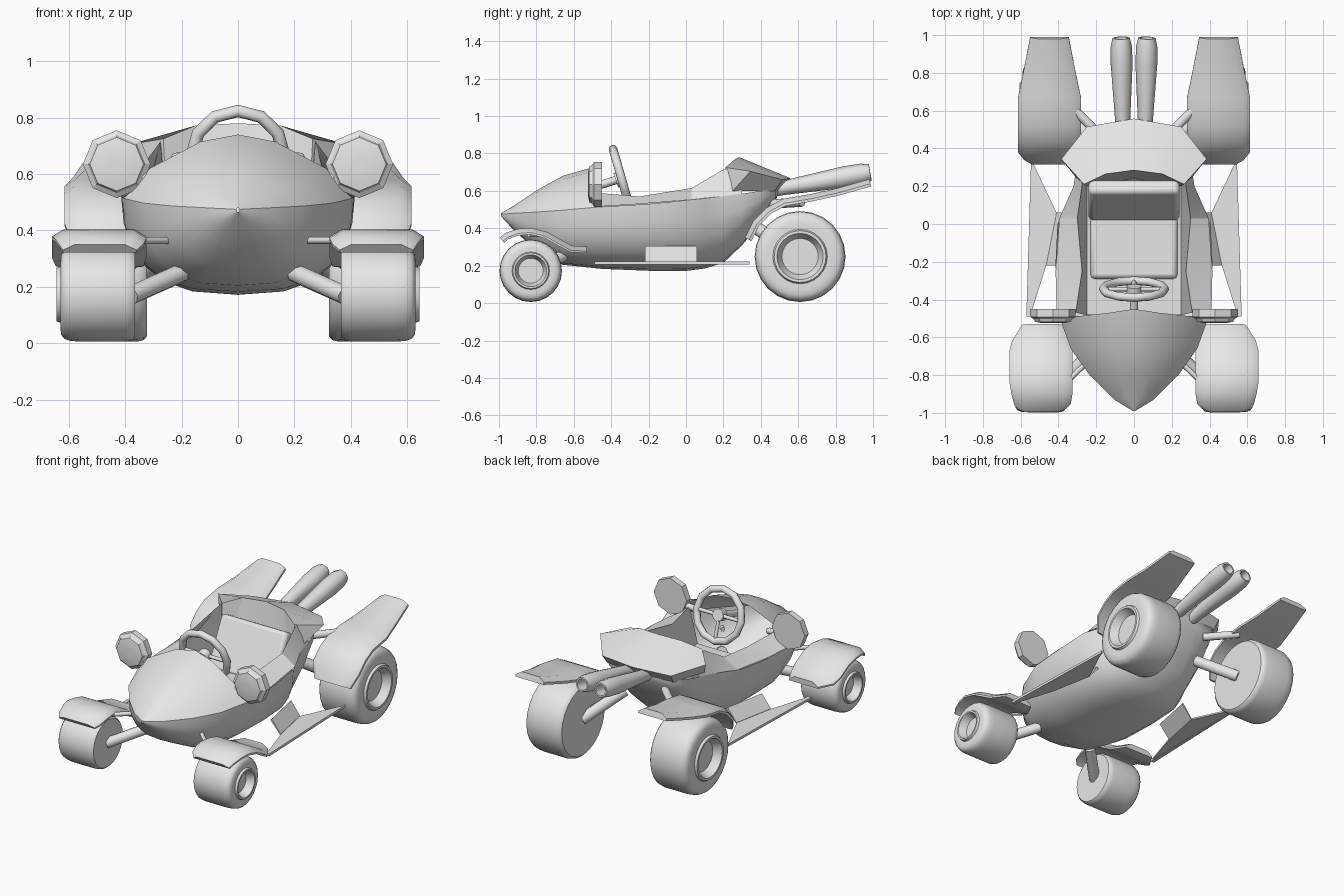
import bpy, math
from mathutils import Vector

if "Cube" in bpy.data.objects:
    bpy.data.objects.remove(bpy.data.objects["Cube"])

grey = bpy.data.materials.new("light_grey")
grey.use_nodes = True
grey.diffuse_color = (0.8, 0.8, 0.8, 1)
grey.node_tree.nodes["Principled BSDF"].inputs["Base Color"].default_value = (0.8, 0.8, 0.8, 1)


def finish(obj, angle=35, mirror=False):
    """Material, shading and optional left/right mirroring."""
    obj.data.materials.append(grey)
    bpy.ops.object.select_all(action="DESELECT")
    obj.select_set(True)
    bpy.context.view_layer.objects.active = obj
    bpy.ops.object.shade_smooth_by_angle(angle=math.radians(angle))
    if mirror:
        obj.modifiers.new("Mirror", "MIRROR").use_mirror_merge = True
    return obj


def mesh(name, verts, faces, angle=35, mirror=False):
    data = bpy.data.meshes.new(name)
    data.from_pydata([tuple(v) for v in verts], [], faces)
    data.validate()
    obj = bpy.data.objects.new(name, data)
    bpy.context.collection.objects.link(obj)
    return finish(obj, angle, mirror)


def loft(name, rows, closed=False, angle=35, mirror=True):
    """Skin equal-length rows of points; closed rows get end caps."""
    n = len(rows[0])
    faces = []
    for r in range(len(rows) - 1):
        for i in range(n if closed else n - 1):
            j = (i + 1) % n
            faces.append((r * n + i, r * n + j, (r + 1) * n + j, (r + 1) * n + i))
    if closed:
        faces.append(tuple(reversed(range(n))))
        faces.append(tuple(range((len(rows) - 1) * n, len(rows) * n)))
    return mesh(name, [p for row in rows for p in row], faces, angle, mirror)


def turned(name, start, end, profile, sides=8, angle=50, mirror=True):
    """Round part on an axis; profile is (fraction along axis, radius)."""
    a, b = Vector(start), Vector(end)
    q = (b - a).to_track_quat("Z", "Y")
    rows = []
    for t, r in profile:
        ring = [k * math.tau / sides for k in range(sides)]
        rows.append([a.lerp(b, t) + q @ Vector((r * math.cos(u), r * math.sin(u), 0)) for u in ring])
    return loft(name, rows, True, angle, mirror)


def rod(name, start, end, radius, sides=8, mirror=True):
    return turned(name, start, end, [(0, radius), (1, radius)], sides, 65, mirror)


# Lower hull: y, half width, crease height, keel height
stations = [(-0.99, 0.006, 0.475, 0.465), (-0.93, 0.105, 0.48, 0.40), (-0.8, 0.235, 0.487, 0.28),
            (-0.66, 0.335, 0.497, 0.205), (-0.45, 0.41, 0.515, 0.183), (-0.2, 0.415, 0.53, 0.173),
            (0, 0.405, 0.55, 0.172), (0.1, 0.355, 0.56, 0.185), (0.2, 0.32, 0.572, 0.215),
            (0.3, 0.305, 0.585, 0.31), (0.4, 0.275, 0.6, 0.43), (0.48, 0.23, 0.61, 0.55),
            (0.5, 0.0, 0.61, 0.6)]
arc = [i * math.pi / 12 for i in range(7)]
loft("lower_hull", [[(w * abs(math.cos(t)) ** 0.7 if t < 1.55 else 0, y, zc - (zc - zb) * math.sin(t) ** 0.9)
                     for t in arc] for y, w, zc, zb in stations], angle=60)

# Hood rising from the crease line to a rounded ridge
rows = []
for (y, w, zc, _), top in zip(stations, (0.48, 0.515, 0.602, 0.68, 0.74)):
    back = -0.04 if top > 0.7 else 0
    rows.append([(w * f, y + back * s, zc + (top - zc) * h)
                 for f, h, s in ((1, 0, 0), (0.76, 0.47, 1), (0.32, 0.89, 0.5), (0, 1, 0))])
loft("hood", rows, angle=40)

# Cockpit: rim panels, inner walls and floor
rim = [(-0.48, 0.41, 0.515, 0.31, 0.59, 0.36), (-0.25, 0.415, 0.53, 0.275, 0.57, 0.36),
       (0.03, 0.395, 0.553, 0.30, 0.615, 0.36), (0.2, 0.32, 0.572, 0.275, 0.715, 0.42),
       (0.3, 0.305, 0.585, 0.275, 0.73, 0.52)]
loft("cockpit_rim", [[(w, y, zc), (wi, y, zr), (0.25, y, zf), (0, y, zf)] for y, w, zc, wi, zr, zf in rim],
     angle=20)

# Rear cowl: flared top, undercut sides, front wall behind the seat
cowl = [(0, 0.285, 0.78), (0.15, 0.265, 0.772), (0.265, 0.21, 0.725), (0.385, 0.344, 0.705),
        (0.25, 0.515, 0.66), (0, 0.558, 0.668),
        (0.31, 0.25, 0.6), (0.24, 0.475, 0.6), (0, 0.5, 0.6),
        (0.25, 0.2, 0.45), (0, 0.24, 0.45)]
mesh("rear_cowl", cowl, [(0, 1, 4, 5), (1, 2, 3, 4), (2, 6, 3), (3, 6, 7, 4), (4, 7, 8, 5),
                         (0, 10, 9, 1), (1, 9, 2), (2, 9, 6)], 15, True)

# Seat cushion and leaning backrest
for name, loc, size, tilt in (("seat_back", (0, 0.125, 0.515), (0.48, 0.08, 0.34), -27),
                              ("seat_cushion", (0, -0.12, 0.365), (0.46, 0.34, 0.05), 0)):
    bpy.ops.mesh.primitive_cube_add(size=1, location=loc, rotation=(math.radians(tilt), 0, 0))
    seat = bpy.context.object
    seat.name = name
    seat.scale = size
    bpy.ops.object.transform_apply(location=False, rotation=False, scale=True)
    finish(seat)
    bevel = seat.modifiers.new("Bevel", "BEVEL")
    bevel.width, bevel.segments = 0.022, 2

# Steering wheel with hub, spokes and column
hub = Vector((0, -0.345, 0.667))
bpy.ops.mesh.primitive_torus_add(location=hub, rotation=(math.radians(-74), 0, 0), major_segments=12,
                                 minor_segments=8, major_radius=0.163, minor_radius=0.023)
bpy.context.object.name = "steering_wheel"
finish(bpy.context.object, 50)
rod("steering_hub", hub + Vector((0, 0.015, 0.005)), hub - Vector((0, 0.03, 0.01)), 0.04, mirror=False)
rod("steering_column", hub, (0, -0.56, 0.6), 0.022, mirror=False)
rod("side_spoke", hub, hub + Vector((0.16, 0, 0)), 0.012, 6)
rod("lower_spoke", hub, hub + Vector((0, 0.043, -0.154)), 0.012, 6, False)

# Headlights: octagonal housing tapering forward to a shallow domed lens
turned("headlight", (0.43, -0.45, 0.635), (0.43, -0.525, 0.635),
       [(0, 0.12), (0.55, 0.12), (0.7, 0.102), (0.9, 0.095), (1, 0.055), (1, 0.02)], 8, 22)
rod("headlight_bracket", (0.38, -0.47, 0.6), (0.25, -0.5, 0.57), 0.02, 6)

# Wheels: closed inner side, rounded tread, recessed rim on the outside
tyre = [(0, 0.05), (0, 0.92), (0.04, 0.975), (0.12, 1), (0.7, 1), (0.82, 0.985), (0.9, 0.94), (0.94, 0.86),
        (0.95, 0.74), (0.95, 0.6), (1, 0.57), (1, 0.51), (0.93, 0.47), (0.82, 0.4), (0.82, 0.05)]
for name, y, r, x0, x1 in (("front_wheel", -0.83, 0.167, 0.365, 0.643), ("rear_wheel", 0.61, 0.243, 0.322, 0.605)):
    turned(name, (x0, y, r + 0.006), (x1, y, r + 0.006), [(t, f * r) for t, f in tyre], 24, 38)


def fender(name, path, depth):
    """Chamfered shell following (y, z, inner x, outer x) points."""
    rows = []
    for i, (y, z, a, b) in enumerate(path):
        p, q = path[max(i - 1, 0)], path[min(i + 1, len(path) - 1)]
        length = math.hypot(q[0] - p[0], q[1] - p[1])
        ny, nz = -(q[1] - p[1]) / length, (q[0] - p[0]) / length
        section = ((a, depth), (a, 0.025), (a + 0.04, 0), (b - 0.04, 0), (b, 0.025), (b, depth))
        rows.append([(x, y - ny * d, z - nz * d) for x, d in section])
    loft(name, rows, True, 45)


fender("front_fender", [(-0.995, 0.35, 0.36, 0.62), (-0.965, 0.375, 0.335, 0.635), (-0.9, 0.397, 0.325, 0.65),
                        (-0.83, 0.403, 0.325, 0.66), (-0.74, 0.38, 0.325, 0.66), (-0.66, 0.335, 0.325, 0.66),
                        (-0.61, 0.307, 0.335, 0.645), (-0.53, 0.303, 0.38, 0.59)], 0.036)
fender("rear_fender", [(0.315, 0.35, 0.32, 0.58), (0.36, 0.44, 0.28, 0.615), (0.43, 0.51, 0.28, 0.615),
                       (0.52, 0.558, 0.28, 0.615), (0.66, 0.582, 0.28, 0.615), (0.8, 0.612, 0.31, 0.585),
                       (0.98, 0.663, 0.345, 0.55)], 0.04)

# Suspension arms and fender struts
rod("front_arm", (0.38, -0.83, 0.17), (0.2, -0.66, 0.25), 0.034)
rod("front_strut", (0.36, -0.84, 0.365), (0.235, -0.72, 0.365), 0.014, 6)
rod("rear_arm", (0.34, 0.6, 0.25), (0.18, 0.38, 0.4), 0.037)
rod("rear_strut", (0.33, 0.62, 0.54), (0.17, 0.46, 0.53), 0.025)

# Twin flared exhaust pipes with hollow ends
turned("exhaust_pipe", (0.058, 0.44, 0.602), (0.068, 0.985, 0.698),
       [(0, 0.036), (0.2, 0.04), (0.75, 0.058), (0.92, 0.056), (1, 0.046), (1, 0.036), (0.85, 0.03)], 8)

# Running boards: flat plate, outer lip and slanted riser to the hull
board = [(0.55, -0.49), (0.54, 0.335), (0.41, 0.06), (0.465, -0.22)]
loft("running_board", [[(x, y, z) for x, y in board] for z in (0.21, 0.22)], True, 20)
lip = [(0.545, -0.49), (0.57, -0.49), (0.545, 0.34), (0.535, 0.335)]
loft("board_lip", [[(x, y, z) for x, y in lip] for z in (0.207, 0.223)], True, 20)
riser = [(0, 0.212), (0, 0.222), (-0.065, 0.305), (-0.075, 0.295)]
loft("board_riser", [[(x + d, y, z) for d, z in riser] for x, y in ((0.465, -0.22), (0.41, 0.06))], True, 20)
